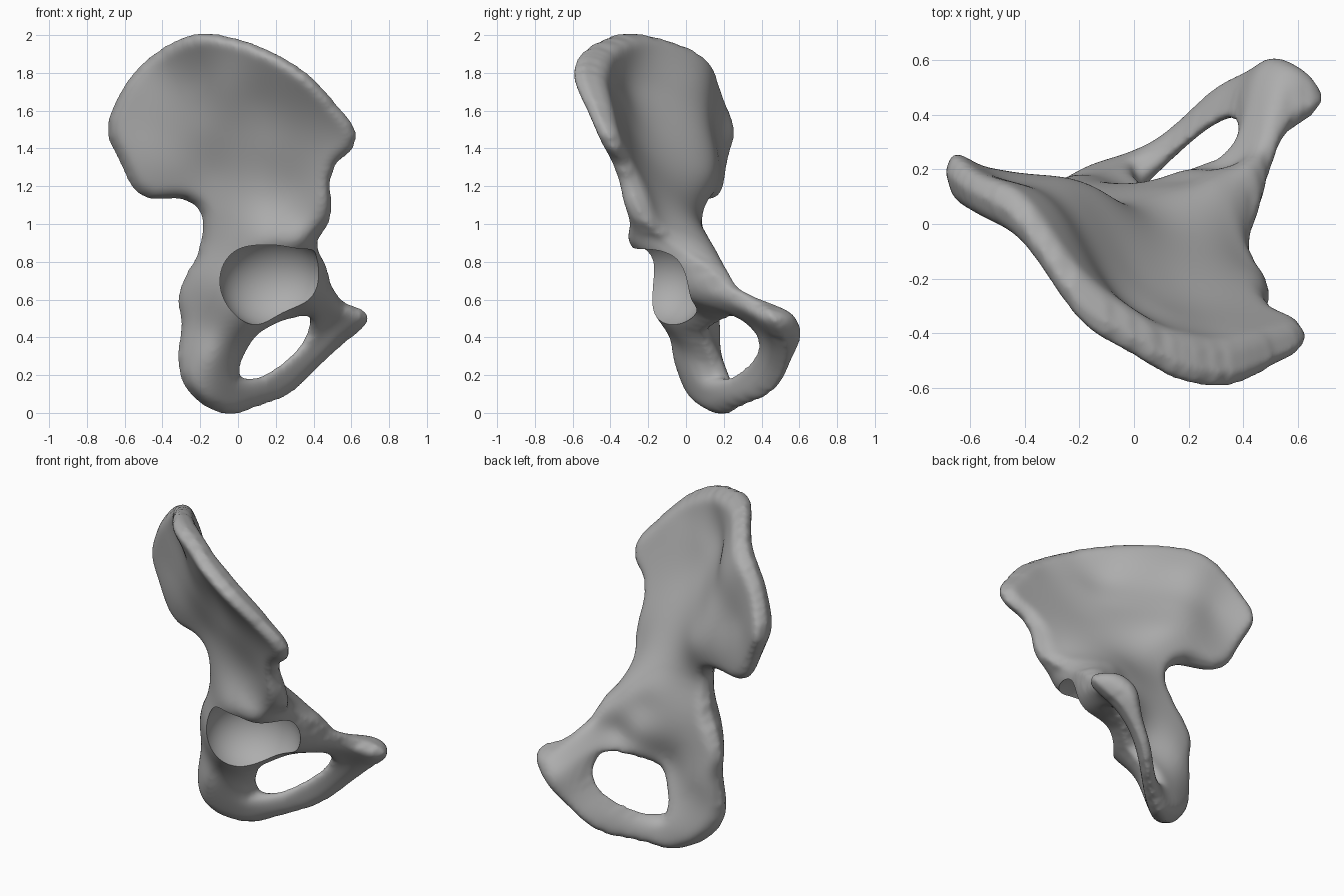
import bpy
import bmesh
import math
from mathutils import Vector, kdtree

STEP = 0.02       # cell size of the bone sheet
EDGE = 0.07       # width of the rounded border
GROW = 0.016      # allowance for the border lost in rounding

# Silhouette of the bone, from the sitting bone round the pubis and the crest
OUTLINE = [
    (-.04, 0), (.1, .04), (.24, .09), (.32, .15), (.42, .25), (.55, .37),
    (.67, .47), (.67, .53), (.56, .58), (.49, .67), (.46, .77), (.41, .9),
    (.47, 1), (.49, 1.1), (.48, 1.22), (.52, 1.33), (.6, 1.4), (.61, 1.5),
    (.52, 1.62), (.37, 1.78), (.2, 1.89), (0, 1.97), (-.2, 2), (-.37, 1.94),
    (-.54, 1.8), (-.65, 1.62), (-.68, 1.48), (-.62, 1.34), (-.55, 1.2),
    (-.46, 1.14), (-.3, 1.14), (-.2, 1.08), (-.18, .97), (-.21, .83),
    (-.27, .72), (-.31, .6), (-.29, .47), (-.31, .3), (-.28, .16), (-.18, .05)]
HOLE = [(.02, .18), (.1, .18), (.2, .23), (.32, .33), (.38, .44), (.38, .51),
        (.3, .51), (.2, .48), (.1, .42), (.03, .32), (0, .23)]

# Depth guides: x, z, middle depth, half thickness
CREST = [
    (-.46, 1.17, .12, .07), (-.6, 1.28, .16, .07), (-.64, 1.48, .17, .09),
    (-.55, 1.75, .1, .08), (-.4, 1.9, 0, .09), (-.2, 1.97, -.26, .1),
    (0, 1.94, -.4, .09), (.1, 1.9, -.46, .09), (.2, 1.84, -.49, .09),
    (.31, 1.76, -.5, .085), (.42, 1.67, -.48, .08), (.51, 1.58, -.45, .07),
    (.59, 1.47, -.41, .06), (.53, 1.3, -.34, .06), (.48, 1.1, -.26, .07),
    (.42, .95, -.16, .1)]
WING = [
    (.3, 1.5, -.36, .045), (.15, 1.4, -.26, .05), (.1, 1.65, -.35, .04),
    (0, 1.5, -.22, .05), (-.08, 1.72, -.28, .05), (-.2, 1.5, -.05, .12),
    (-.26, 1.75, -.07, .1), (-.46, 1.5, .08, .08), (-.35, 1.3, .07, .11),
    (-.12, 1.27, 0, .12), (.12, 1.2, -.14, .1), (.3, 1.2, -.22, .07),
    (-.17, 1, .02, .07)]
SOCKET_BODY = [
    (.1, 1, -.09, .17), (.3, 1, -.14, .15), (-.18, .88, .04, .08),
    (.15, .9, -.08, .21), (.33, .9, -.09, .2), (-.1, .7, -.01, .16),
    (.2, .8, -.03, .19), (.42, .8, .06, .12), (.2, .66, .03, .17),
    (.43, .7, .13, .12), (.1, .47, .03, .1), (.22, .53, .12, .09),
    (.38, .6, .14, .11)]
LOWER_RING = [
    (-.3, .6, .1, .06), (-.18, .45, .06, .12), (-.29, .3, .08, .07),
    (-.14, .3, .06, .13), (-.12, .12, .12, .11), (-.03, .02, .19, .07),
    (.02, .3, .12, .07), (.1, .12, .26, .06), (.3, .2, .44, .06),
    (.45, .33, .51, .075), (.6, .46, .49, .09), (.67, .49, .47, .07),
    (.33, .52, .22, .07), (.44, .5, .4, .11), (.5, .62, .28, .09),
    (.57, .55, .43, .11)]


def smooth_loop(points, grow, n=12):
    """Closed Catmull-Rom curve through the points, widened by grow."""
    out, count = [], len(points)
    for i in range(count):
        a, b, c, d = (Vector(points[(i + k) % count]) for k in (-1, 0, 1, 2))
        for s in range(n):
            t = s / n
            out.append(b + (c - a) * t / 2 + (a * 2 - b * 5 + c * 4 - d) * t * t / 2
                       + (b * 3 - a - c * 3 + d) * t ** 3 / 2)
    wide = []
    for i, p in enumerate(out):
        along = (out[(i + 1) % len(out)] - out[i - 1]).normalized()
        wide.append(p + Vector((along.y, -along.x)) * grow)
    return wide


def inside(x, z, loop):
    odd = False
    for p, q in zip(loop, loop[1:] + loop[:1]):
        if (p.y > z) != (q.y > z) and x < p.x + (z - p.y) * (q.x - p.x) / (q.y - p.y):
            odd = not odd
    return odd


def solve(rows, size):
    """Gauss-Jordan elimination; right-hand sides follow the square part."""
    for c in range(size):
        best = max(range(c, size), key=lambda r: abs(rows[r][c]))
        rows[c], rows[best] = rows[best], rows[c]
        pivot = rows[c][c]
        rows[c] = [v / pivot for v in rows[c]]
        for r in range(size):
            if r != c and rows[r][c]:
                f = rows[r][c]
                rows[r] = [v - f * w for v, w in zip(rows[r], rows[c])]
    return [row[size:] for row in rows]


def depth_field(guides):
    """Smooth surface through the guides, giving middle depth and thickness."""
    def basis(x, z):
        return [math.hypot(x - g[0], z - g[1]) ** 3 for g in guides] + [1, x, z]
    rows = [basis(g[0], g[1]) + [g[2], g[3]] for g in guides]
    for k in range(3):
        rows.append([(1, g[0], g[1])[k] for g in guides] + [0] * 5)
    weights = solve(rows, len(rows))

    def field(x, z):
        b = basis(x, z)
        return [sum(v * w[k] for v, w in zip(b, weights)) for k in (0, 1)]
    return field


def flat_sheet(outer, hole, tree):
    """Flat grid cut to the silhouette, with its border snapped to the curve."""
    bm = bmesh.new()
    grid = {}
    for i in range(-36, 37):
        for j in range(-1, 103):
            x, z = i * STEP, j * STEP
            if inside(x, z, outer) and not inside(x, z, hole):
                if tree.find((x, 0, z))[2] > STEP * .3:
                    grid[i, j] = bm.verts.new((x, 0, z))
    for i, j in grid:
        ring = [grid.get(k) for k in ((i, j), (i + 1, j), (i + 1, j + 1), (i, j + 1))]
        if all(ring):
            bm.faces.new(ring)
    bmesh.ops.delete(bm, geom=[v for v in bm.verts if not v.link_faces], context='VERTS')
    border = {v for v in bm.verts if v.is_boundary}
    inner = [v for v in bm.verts if v not in border]
    for v in border:
        v.co = tree.find(v.co)[0]
    for _ in range(6):
        bmesh.ops.smooth_vert(bm, verts=inner, factor=.5, use_axis_x=True, use_axis_z=True)
    return bm, border


def build_bone():
    outer, hole = smooth_loop(OUTLINE, GROW), smooth_loop(HOLE, -GROW)
    tree = kdtree.KDTree(len(outer) + len(hole))
    for i, p in enumerate(outer + hole):
        tree.insert((p.x, 0, p.y), i)
    tree.balance()
    flat, border = flat_sheet(outer, hole, tree)
    field = depth_field(CREST + WING + SOCKET_BODY + LOWER_RING)

    # Inflate the sheet into a front and a back skin sharing the border
    bm = bmesh.new()
    front, back = {}, {}
    for v in flat.verts:
        x, _, z = v.co
        mid, half = field(x, z)
        if v in border:
            front[v] = back[v] = bm.verts.new((x, mid, z))
            continue
        d = min(tree.find(v.co)[2] / EDGE, 1)
        half = max(half, .025) * math.sqrt(1 - (1 - d) ** 2)
        front[v] = bm.verts.new((x, mid - half, z))
        back[v] = bm.verts.new((x, mid + half, z))
    for f in flat.faces:
        for skin in (front, back):
            ring = [skin[v] for v in f.verts]
            if not bm.faces.get(ring):
                bm.faces.new(ring if skin is front else ring[::-1])
    flat.free()
    bmesh.ops.smooth_vert(bm, verts=bm.verts[:], factor=.4,
                          use_axis_x=True, use_axis_y=True, use_axis_z=True)
    bmesh.ops.recalc_face_normals(bm, faces=bm.faces[:])
    mesh = bpy.data.meshes.new("hip_bone")
    bm.to_mesh(mesh)
    bm.free()
    obj = bpy.data.objects.new("hip_bone", mesh)
    bpy.context.collection.objects.link(obj)
    return obj


cube = bpy.data.objects.get("Cube")
if cube:
    bpy.data.objects.remove(cube, do_unlink=True)

bone = build_bone()

# Round hip socket, cut out of the outer face
bpy.ops.mesh.primitive_uv_sphere_add(segments=64, ring_count=32, radius=1,
                                     location=(.185, -.13, .695))
cutter = bpy.context.object
cutter.name = "socket_cutter"
cutter.scale = (.285, .25, .25)
cutter.hide_render = True

# Even out the skin, then carve the socket
bpy.ops.object.select_all(action='DESELECT')
bpy.context.view_layer.objects.active = bone
bone.select_set(True)
remesh = bone.modifiers.new("skin", 'REMESH')
remesh.mode, remesh.voxel_size = 'VOXEL', .012
relax = bone.modifiers.new("relax", 'SMOOTH')
relax.factor, relax.iterations = .5, 14
carve = bone.modifiers.new("socket", 'BOOLEAN')
carve.operation, carve.object, carve.solver = 'DIFFERENCE', cutter, 'EXACT'
for name in ("skin", "relax", "socket"):
    bpy.ops.object.modifier_apply(modifier=name)
bpy.data.objects.remove(cutter, do_unlink=True)

# One plain grey for the whole bone
grey = bpy.data.materials.new("bone_grey")
grey.use_nodes = True
colour = (.42, .42, .42, 1)
grey.diffuse_color = colour
grey.node_tree.nodes["Principled BSDF"].inputs["Base Color"].default_value = colour
bone.data.materials.clear()
bone.data.materials.append(grey)
bpy.ops.object.shade_smooth_by_angle(angle=math.radians(40))
